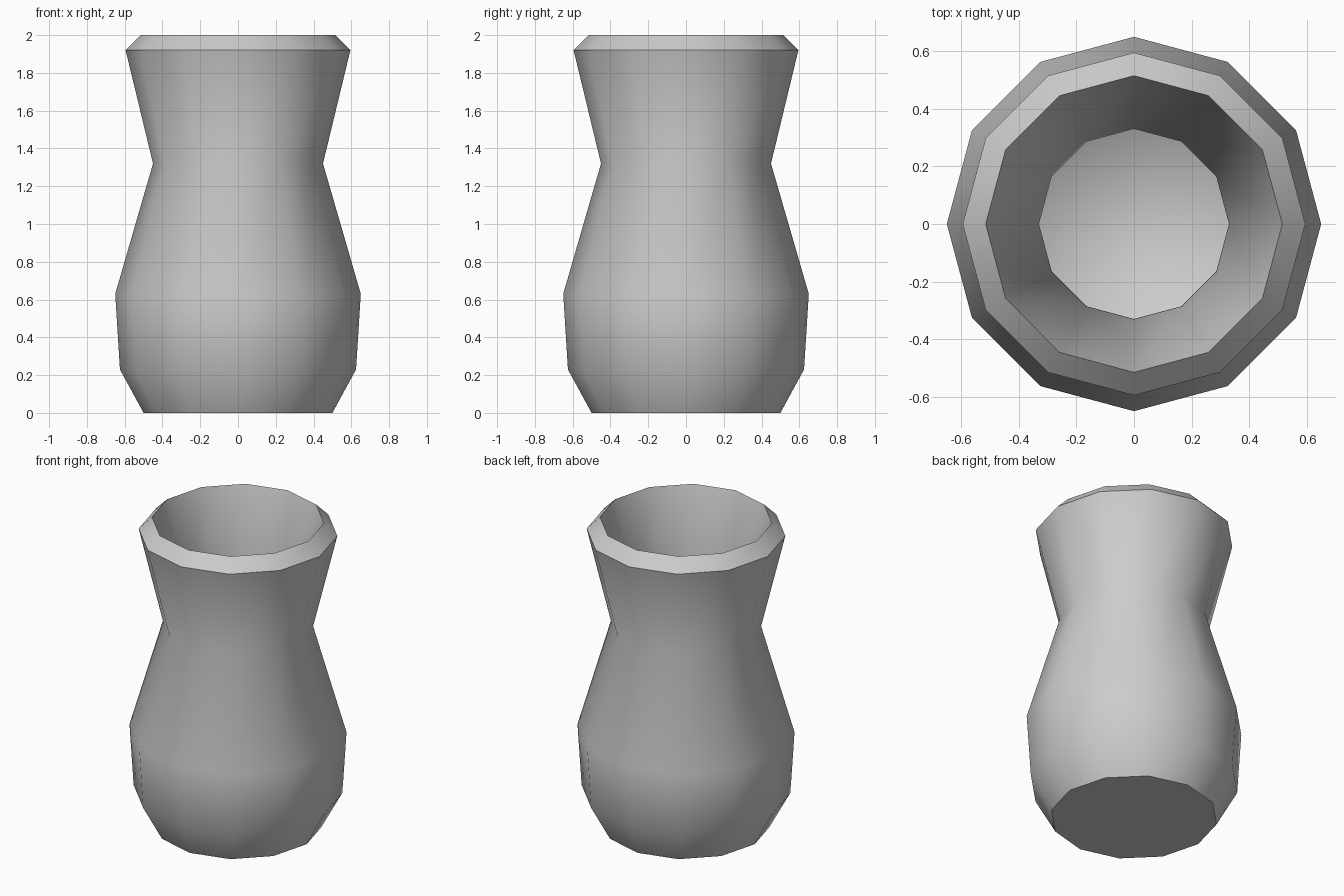
import bpy, bmesh, math

if "Cube" in bpy.data.objects:
    bpy.data.objects.remove(bpy.data.objects["Cube"])

SIDES = 12

# One flat colour
grey = bpy.data.materials.new("light_grey")
grey.use_nodes = True
colour = (0.6, 0.6, 0.6, 1)
grey.diffuse_color = colour
grey.node_tree.nodes["Principled BSDF"].inputs["Base Color"].default_value = colour

# Radius and height: up the outer wall, over the rim, down the inner wall
profile = [(0.50, 0), (0.625, 0.23), (0.65, 0.63), (0.45, 1.32), (0.595, 1.92),
           (0.515, 2.0), (0.33, 1.33), (0.53, 0.62), (0.51, 0.27), (0.42, 0.12)]
SHARP_RINGS = (0, 4, 5)  # base edge and both rim edges

bm = bmesh.new()
rings = []
for r, z in profile:
    rings.append([bm.verts.new((r * math.cos(a), r * math.sin(a), z))
                  for a in (math.tau * i / SIDES for i in range(SIDES))])

# Walls, then the underside and the inner floor
for low, high in zip(rings, rings[1:]):
    for i in range(SIDES):
        j = (i + 1) % SIDES
        bm.faces.new((low[i], low[j], high[j], high[i]))
bm.faces.new(rings[0][::-1])
bm.faces.new(rings[-1])

# Smooth shading with crisp rim and base
for face in bm.faces:
    face.smooth = True
for k in SHARP_RINGS:
    for i in range(SIDES):
        bm.edges.get((rings[k][i], rings[k][(i + 1) % SIDES])).smooth = False

mesh = bpy.data.meshes.new("vase")
bm.to_mesh(mesh)
bm.free()
mesh.materials.append(grey)
vase = bpy.data.objects.new("vase", mesh)
bpy.context.collection.objects.link(vase)
